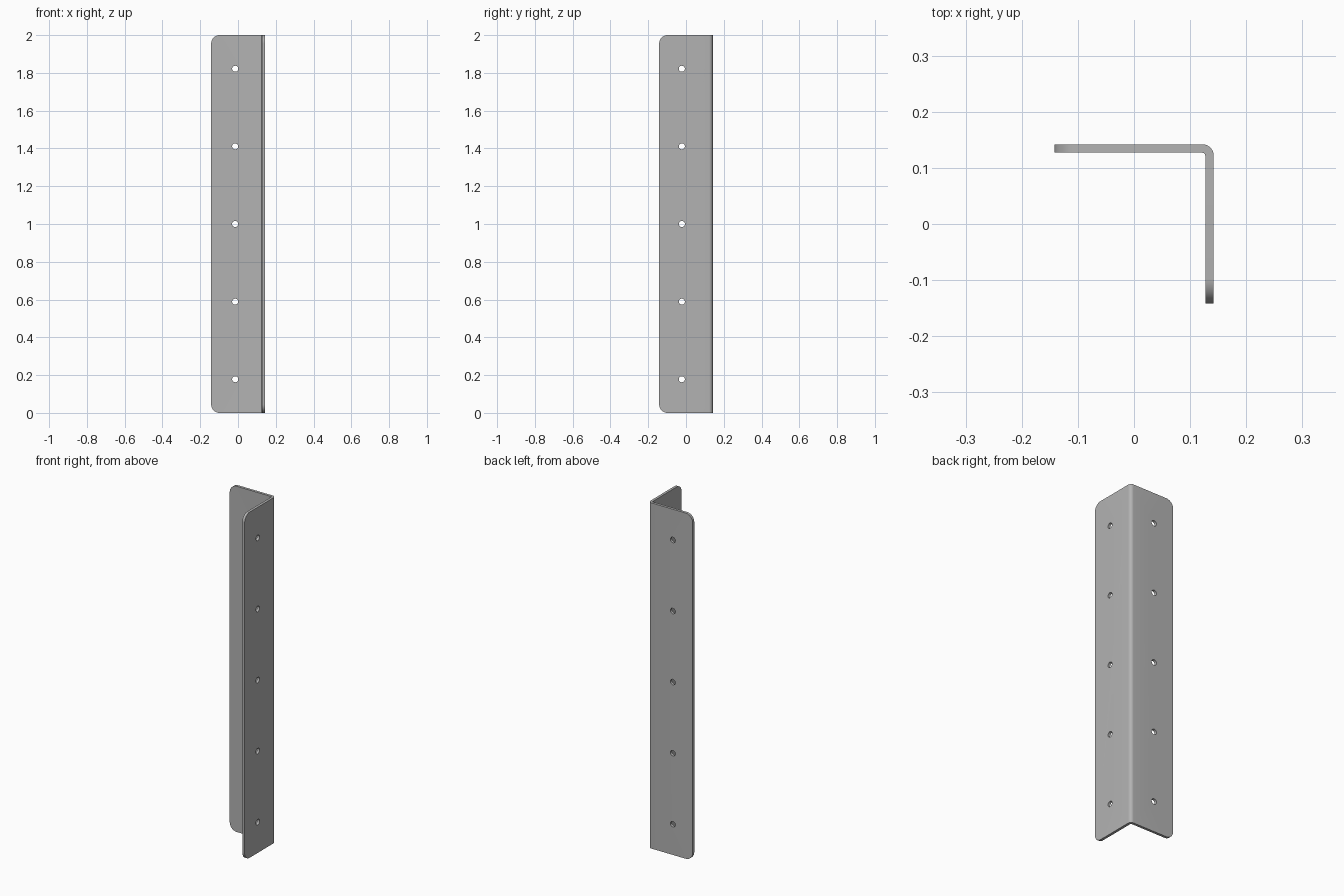
import bpy, bmesh
from math import pi, sin, cos
from mathutils import Matrix, Vector

if "Cube" in bpy.data.objects:
    bpy.data.objects.remove(bpy.data.objects["Cube"])

HALF = 0.142       # half width of each flange
THICK = 0.015
HEIGHT = 2.0
BEND = 0.02        # outer bend radius
CORNER = 0.045     # rounded flange corners
HOLE = 0.016

steel = bpy.data.materials.new("grey steel")
steel.use_nodes = True
colour = (0.45, 0.45, 0.45, 1)
steel.diffuse_color = colour
steel.node_tree.nodes["Principled BSDF"].inputs["Base Color"].default_value = colour


def make_object(name, bm):
    bmesh.ops.recalc_face_normals(bm, faces=bm.faces)
    mesh = bpy.data.meshes.new(name)
    bm.to_mesh(mesh)
    bm.free()
    mesh.materials.append(steel)
    obj = bpy.data.objects.new(name, mesh)
    bpy.context.collection.objects.link(obj)
    return obj


def arc(radius, steps=8):
    """Quarter bend from the +y side round to the +x side."""
    c = HALF - BEND
    angles = [pi / 2 * (1 - i / steps) for i in range(steps + 1)]
    return [(c + radius * cos(a), c + radius * sin(a)) for a in angles]


# Folded L section, extruded upright
inner = HALF - THICK
outline = [(-HALF, HALF)] + arc(BEND) + [(HALF, -HALF), (inner, -HALF)]
outline += arc(BEND - THICK)[::-1] + [(-HALF, inner)]
bm = bmesh.new()
base = bm.faces.new([bm.verts.new((x, y, 0)) for x, y in outline])
top = bmesh.ops.extrude_face_region(bm, geom=[base])["geom"]
bmesh.ops.translate(bm, vec=(0, 0, HEIGHT),
                    verts=[g for g in top if isinstance(g, bmesh.types.BMVert)])

# Round the free corners of both flanges
ends = [e for e in bm.edges
        if abs(e.verts[0].co.z - e.verts[1].co.z) < 1e-5
        and (all(v.co.x < -HALF + 1e-4 for v in e.verts)
             or all(v.co.y < -HALF + 1e-4 for v in e.verts))]
bmesh.ops.bevel(bm, geom=ends, offset=CORNER, segments=10, profile=0.5, affect='EDGES')
bracket = make_object("angle_bracket", bm)

# Screw holes, five through each flange
bm = bmesh.new()
for i in range(5):
    z = HEIGHT / 2 + (i - 2) * 0.411
    for axis, place in (("X", (-0.015, HALF, z)), ("Y", (HALF, -0.022, z))):
        matrix = Matrix.Translation(Vector(place)) @ Matrix.Rotation(pi / 2, 4, axis)
        bmesh.ops.create_cone(bm, cap_ends=True, segments=24, radius1=HOLE,
                              radius2=HOLE, depth=0.1, matrix=matrix)
cutter = make_object("hole_cutter", bm)
cutter.hide_render = True

cut = bracket.modifiers.new("screw holes", 'BOOLEAN')
cut.operation = 'DIFFERENCE'
cut.solver = 'EXACT'
cut.object = cutter
bpy.ops.object.select_all(action='DESELECT')
bracket.select_set(True)
bpy.context.view_layer.objects.active = bracket
bpy.ops.object.modifier_apply(modifier=cut.name)
bpy.data.objects.remove(cutter)

bpy.ops.object.shade_smooth_by_angle(angle=pi / 6)
